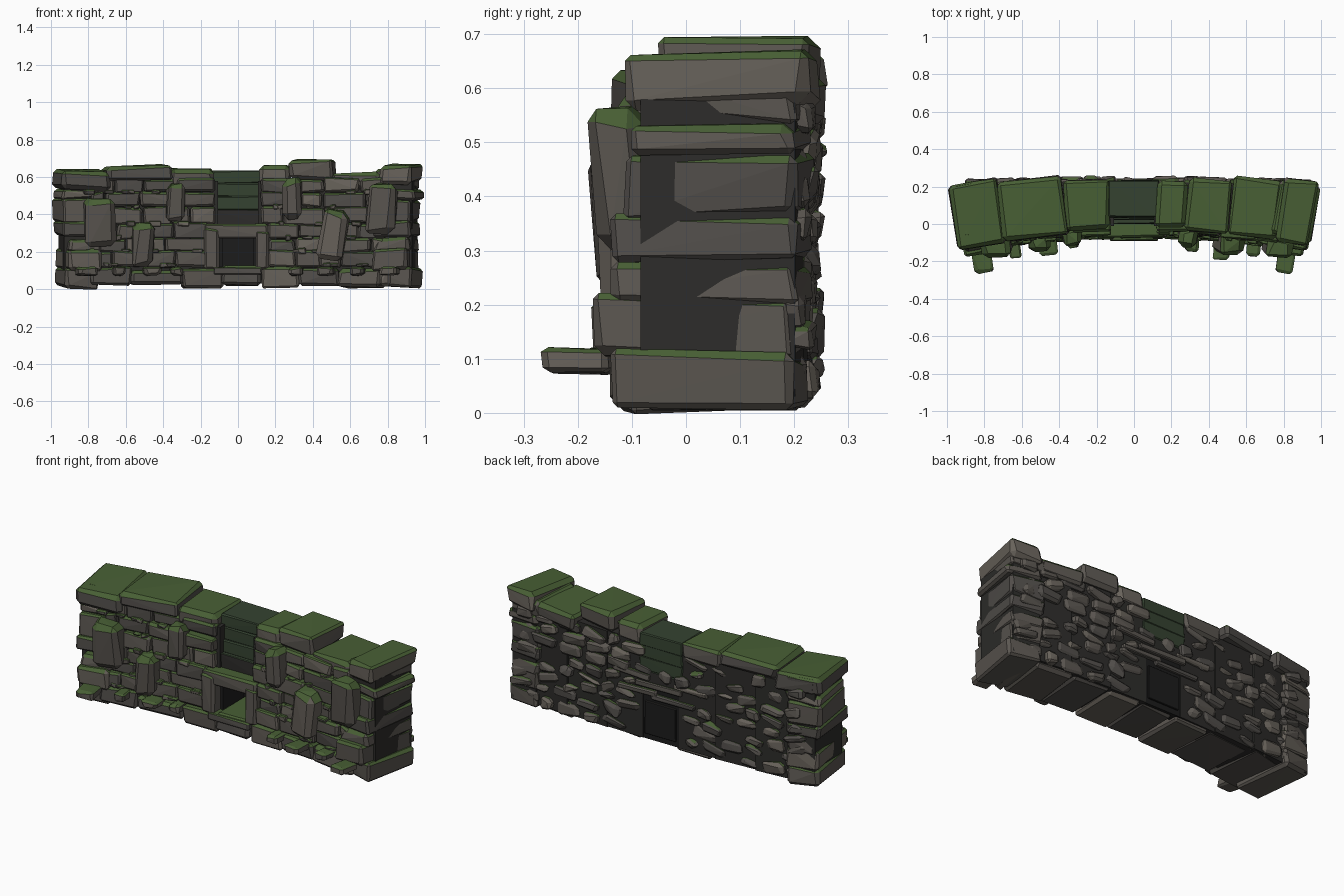
import bpy, bmesh, math, random
from mathutils import Vector, Euler

if "Cube" in bpy.data.objects:
    bpy.data.objects.remove(bpy.data.objects["Cube"])

random.seed(11)
U = random.uniform

# Materials: three stone shades, moss, mortar, shaded moss, hollow
def mat(name, c):
    m = bpy.data.materials.new(name)
    m.diffuse_color = (*c, 1)
    m.use_nodes = True
    m.node_tree.nodes["Principled BSDF"].inputs["Base Color"].default_value = m.diffuse_color
    return m

MATS = [mat("stone_mid", (.105, .094, .082)), mat("stone_light", (.14, .124, .105)),
        mat("stone_dark", (.082, .075, .068)), mat("moss", (.065, .115, .035)),
        mat("mortar", (.026, .025, .023)), mat("shaded_moss", (.035, .055, .03)),
        mat("hollow", (.012, .012, .012))]
MOSS, MORTAR, SHADE, HOLLOW = 3, 4, 5, 6

def front(x, z):            # curved, slightly leaning front face
    return -.075 - .09 * x * x + .06 * z

def back(x):
    return .225 - .02 * x * x

def turn(x):                # heading of the wall at x
    return -math.atan(.2 * x)

def stone(bm, x0, x1, y0, y1, z0, z1, cham=.02, jit=.01, rz=0, ry=0, rx=0, body=None, top=MOSS, lim=.5):
    """Rough chamfered block: hull of jittered corner points."""
    c = Vector(((x0 + x1) / 2, (y0 + y1) / 2, (z0 + z1) / 2))
    h = Vector(((x1 - x0) / 2, (y1 - y0) / 2, (z1 - z0) / 2))
    ch = [min(cham, k * .7) for k in h]
    rot = Euler((rx, ry, rz)).to_matrix()
    verts = []
    for sx in (-1, 1):
        for sy in (-1, 1):
            for sz in (-1, 1):
                s = (sx, sy, sz)
                p = Vector([s[i] * (h[i] - U(0, jit)) for i in range(3)])
                k = U(.4, 1.3)
                for a in (range(3) if cham else (None,)):
                    q = p.copy()
                    for i in range(3):
                        if a is not None and i != a:
                            q[i] -= s[i] * ch[i] * k * .6
                    verts.append(bm.verts.new(c + rot @ q))
    res = bmesh.ops.convex_hull(bm, input=verts)
    body = random.choice((0, 0, 1, 2)) if body is None else body
    for f in [g for g in res["geom"] if isinstance(g, bmesh.types.BMFace)]:
        f.normal_update()
        if f.normal.dot(f.calc_center_median() - c) < 0:
            f.normal_flip()
            f.normal_update()
        f.material_index = top if f.normal.z > lim else body
    bmesh.ops.delete(bm, geom=[v for v in verts if v.is_valid and not v.link_faces], context='VERTS')

def part(name, fill):
    bm = bmesh.new()
    fill(bm)
    me = bpy.data.meshes.new(name)
    bm.to_mesh(me)
    bm.free()
    for m in MATS:
        me.materials.append(m)
    bpy.context.collection.objects.link(bpy.data.objects.new(name, me))

# Mortar core, leaving the centre open
def core(bm):
    edges = (.125, .35, .6, .8, .93)
    for s in (-1, 1):
        for a, b in zip(edges, edges[1:]):
            x = s * (a + b) / 2
            w = (b - a) / 2 + .015
            stone(bm, x - w, x + w, front(x, .6) + .03, back(x), .03, .58, 0, 0, rz=turn(x) * .6, body=MORTAR, top=MORTAR)
    stone(bm, -.14, .14, .17, .225, .03, .37, 0, 0, body=HOLLOW, top=MORTAR)
part("mortar_core", core)

# Wide foundation course
def base(bm):
    x = -.82
    while x < .8:
        w = min(U(.2, .3), .84 - x)
        m = x + w / 2
        stone(bm, x, x + w, front(m, 0) - U(0, .02), back(m) - .005, U(0, .02), U(.11, .13), .03, .012, turn(m))
        x += w - .01
part("foundation_stones", base)

# Full-depth stacked blocks at both ends
def ends(bm):
    rows = ((0.005, .12, -.15), (.095, .225, -.19), (.19, .28, -.16), (.275, .375, -.15),
            (.35, .49, -.13), (.475, .545, -.11), (.535, .64, -.1))
    for s in (-1, 1):
        for z0, z1, y0 in rows:
            x = s * (.85 + U(-.012, .02))
            w = U(.09, .11)
            stone(bm, x - w, x + w, y0 + .02, .225, z0, z1, .028, .014, turn(x), U(-.03, .03), U(-.04, .04), lim=.6)
part("end_blocks", ends)

# Front face courses
def facing(bm):
    zs = (.12, .2, .27, .35, .44, .52, .59)
    for z0, z1 in zip(zs, zs[1:]):
        for s in (-1, 1):
            x = .12 if z0 > .34 else .16
            while x < .77:
                w = min(U(.09, .24), .8 - x)
                if w < .05:
                    break
                m = s * (x + w / 2)
                y = front(m, z0) + U(-.015, .012)
                stone(bm, m - w / 2, m + w / 2, y, y + .12, z0 - U(0, .012), z1 + U(0, .012), .018, .01, turn(m), U(-.03, .03), lim=.6)
                x += w - .004
part("front_stones", facing)

# Small chinking stones between the courses
def chinks(bm):
    for s in (-1, 1):
        for z in (.13, .205, .275, .35, .44, .52):
            for i in range(5):
                x = s * U(.2, .8)
                y = front(x, z) - U(.008, .022)
                w, h = U(.015, .035), U(.008, .018)
                stone(bm, x - w, x + w, y, y + .06, z - h, z + h, .01, .005, turn(x))
part("chinking_stones", chinks)

# Tall boulders standing proud of the face
def boulders(bm):
    for x, z0, z1, w, out, lean in ((-.74, .22, .49, .18, .075, -.03), (-.51, .12, .36, .13, .07, .03),
                                    (-.33, .36, .57, .11, .06, .02), (.29, .37, .6, .12, .075, -.04),
                                    (.51, .15, .43, .15, .085, .16), (.77, .29, .57, .16, .075, .08)):
        y = front(x, (z0 + z1) / 2)
        stone(bm, x - w / 2, x + w / 2, y - out, y + .05, z0, z1, .055, .014, turn(x), lean, .08, body=random.choice((0, 1)), lim=.4)
part("upright_boulders", boulders)

# Little mossy stones at the foot
def feet(bm):
    for x, y, w in ((-.81, -.265, .11), (.81, -.265, .1), (-.64, -.185, .07), (-.46, -.17, .1),
                    (.31, -.15, .08), (.47, -.195, .09), (.64, -.175, .08), (-.33, -.13, .07)):
        stone(bm, x - w / 2, x + w / 2, y, y + .13, .07, .122, .03, .006, turn(x))
part("foot_stones", feet)

# Coping stones: x range, z range, front and back
def coping(bm):
    for x0, x1, z0, z1, y0, y1 in ((-.975, -.7, .53, .645, -.13, .235), (-.72, -.365, .575, .665, -.08, .25),
                                   (-.375, -.125, .54, .655, -.035, .24), (.115, .285, .55, .672, -.025, .235),
                                   (.275, .52, .58, .7, -.05, .245), (.515, .79, .53, .63, -.08, .25),
                                   (.775, .965, .56, .675, -.11, .245)):
        m = (x0 + x1) / 2
        stone(bm, x0, x1, y0, y1, z0, z1, .035, .012, turn(m), U(-.03, .03), .02, lim=.35)
part("coping_stones", coping)

# Hearth opening: jambs, lintel, sill, dark lining
def hearth(bm):
    stone(bm, -.185, -.095, -.085, .18, .1, .33, .02, .006, body=0)
    stone(bm, .095, .165, -.08, .18, .1, .31, .02, .006, body=0)
    stone(bm, -.18, .165, -.075, .18, .27, .352, .022, .006, body=0)
    stone(bm, -.13, .13, -.092, .05, .075, .12, .012, .004, body=2)
    stone(bm, -.1, .1, .0, .18, .1, .115, 0, 0, body=HOLLOW, top=HOLLOW)
    for s in (-1, 1):
        stone(bm, s * .09 - .008, s * .09 + .008, -.02, .18, .11, .28, 0, 0, body=HOLLOW, top=HOLLOW)
part("hearth_surround", hearth)

# Recessed shaded courses above the opening
def recess(bm):
    for z0, z1, y0 in ((.34, .43, .0), (.42, .5, .02), (.49, .57, .03), (.56, .635, .035)):
        stone(bm, -.14, .135, y0, .235, z0, z1, .012, .004, body=MORTAR if z0 < .4 else SHADE, top=SHADE)
part("recessed_chimney_panel", recess)

# Rubble scattered over the back
def rubble(bm):
    z = .07
    while z < .6:
        x = -.92 + U(0, .06)
        while x < .92:
            w, h = U(.08, .16), U(.045, .08)
            m = x + w / 2
            hole = abs(m) < .19 and z < .36 or abs(m) < .16 and z > .42
            if not hole and m < .93 and random.random() > .14:
                zc = z + U(-.015, .015)
                stone(bm, m - w / 2, m + w / 2, back(m) - .03, back(m) + U(.015, .037), zc - h / 2, zc + h / 2,
                      .035, .012, turn(m) * .3, U(-.3, .3), lim=.8)
            x += w + U(0, .03)
        z += .068
part("back_rubble", rubble)

# Back of the hearth: dark plate with long slabs over it
def rear(bm):
    stone(bm, -.1, .1, .2, .235, .06, .25, .006, .002, body=HOLLOW, top=MORTAR)
    for x0, x1, z in ((-.22, .06, .285), (.02, .27, .3), (-.14, .16, .345), (-.3, -.08, .375), (.06, .3, .39)):
        stone(bm, x0, x1, .19, .245, z - .018, z + .018, .012, .006, 0, U(-.05, .05), lim=.8)
part("rear_slabs", rear)
